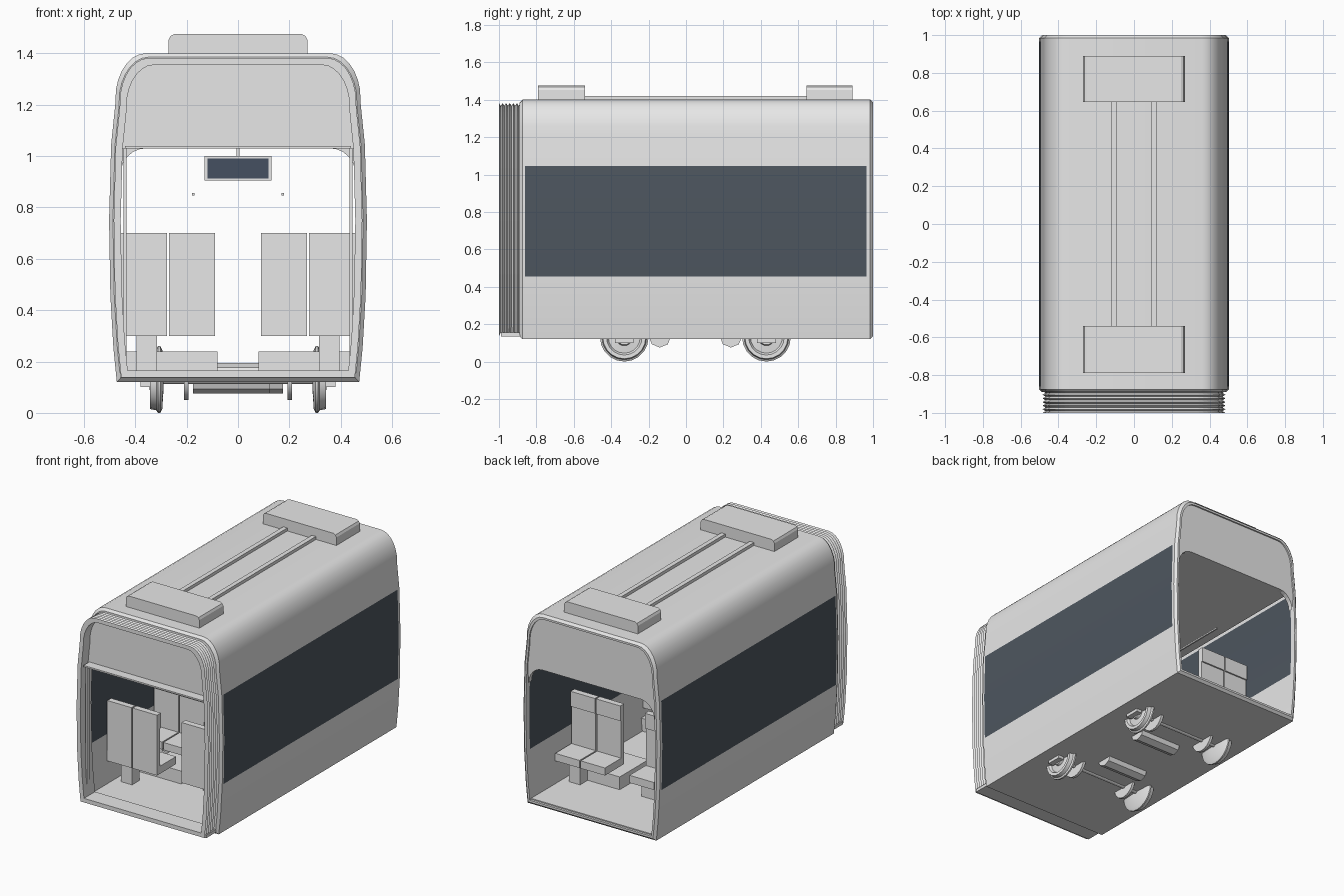
import bpy, bmesh, math
from mathutils import Vector

cube = bpy.data.objects.get("Cube")
if cube:
    bpy.data.objects.remove(cube, do_unlink=True)


def material(name, rgb):
    m = bpy.data.materials.new(name)
    m.use_nodes = True
    m.diffuse_color = (*rgb, 1)
    m.node_tree.nodes["Principled BSDF"].inputs["Base Color"].default_value = (*rgb, 1)
    return m


GREY = material("light grey", (0.8, 0.8, 0.8))
GLASS = material("dark glass", (0.075, 0.093, 0.115))
SCREEN = material("dark blue screen", (0.06, 0.08, 0.12))


def finish(name, bm, mats=(GREY,), smooth=False):
    bmesh.ops.recalc_face_normals(bm, faces=bm.faces[:])
    mesh = bpy.data.meshes.new(name)
    bm.to_mesh(mesh)
    bm.free()
    for m in mats:
        mesh.materials.append(m)
    ob = bpy.data.objects.new(name, mesh)
    bpy.context.collection.objects.link(ob)
    if smooth:
        bpy.ops.object.select_all(action='DESELECT')
        bpy.context.view_layer.objects.active = ob
        ob.select_set(True)
        bpy.ops.object.shade_smooth_by_angle(angle=math.radians(35))
    return ob


def box(name, x, y, z, mat=GREY):
    bm = bmesh.new()
    bmesh.ops.create_cube(bm, size=1)
    for v in bm.verts:
        v.co = Vector([(a + b) / 2 + c * (b - a) for (a, b), c in zip((x, y, z), v.co)])
    return finish(name, bm, (mat,))


def prism(name, outline, y0, y1, smooth=False):
    # extrude an x-z outline along y
    bm = bmesh.new()
    face = bm.faces.new([bm.verts.new((x, y0, z)) for x, z in outline])
    new = bmesh.ops.extrude_face_region(bm, geom=[face])["geom"]
    bmesh.ops.translate(bm, vec=(0, y1 - y0, 0),
                        verts=[g for g in new if isinstance(g, bmesh.types.BMVert)])
    return finish(name, bm, smooth=smooth)


def lathe_x(name, profile, y, z, sides=20):
    # turn (x, radius) pairs around an axle parallel to x
    bm = bmesh.new()
    rings = []
    for x, r in profile:
        rings.append([bm.verts.new((x, y + r * math.cos(2 * math.pi * i / sides),
                                    z + r * math.sin(2 * math.pi * i / sides)))
                      for i in range(sides)])
    for a, b in zip(rings, rings[1:]):
        for i in range(sides):
            j = (i + 1) % sides
            bm.faces.new((a[i], a[j], b[j], b[i]))
    bm.faces.new(rings[0])
    bm.faces.new(rings[-1])
    return finish(name, bm, smooth=sides > 8)


# Cross-section of the body
MID, HALF = 0.76, 0.64
side = [(0.472, 0.12), (0.485, 0.25), (0.497, 0.455), (0.502, 0.75), (0.494, 1.045), (0.478, 1.2)]
for i in range(1, 8):
    t = i / 7 * math.pi / 2
    side.append((0.36 + 0.118 * math.cos(t), 1.22 + 0.18 * math.sin(t)))
SECTION = side + [(-x, z) for x, z in reversed(side)]


def section(inset):
    return [(x * (1 - inset / 0.5), MID + (z - MID) * (1 - inset / HALF)) for x, z in SECTION]


def loft(rings):
    # closed tube through (y, inset) rings, joined back to the first
    bm = bmesh.new()
    loops = [[bm.verts.new((x, y, z)) for x, z in section(d)] for y, d in rings]
    n = len(SECTION)
    for k, a in enumerate(loops):
        b = loops[(k + 1) % len(loops)]
        for i in range(n):
            bm.faces.new((a[i], a[(i + 1) % n], b[(i + 1) % n], b[i]))
    return bm


# Body shell, with glazed faces picked by position
Y0, Y1 = -0.86, 0.965
bm = loft([(-0.89, 0.015), (-0.875, 0.0), (Y0, 0.0), (Y1, 0.0), (0.985, 0.0), (1.0, 0.015),
           (1.0, 0.028), (Y1, 0.028), (Y0, 0.028), (-0.89, 0.028)])
for f in bm.faces:
    c = f.calc_center_median()
    if abs(c.x) > 0.44 and 0.455 < c.z < 1.045 and abs(c.y) < 0.2:
        f.material_index = 1
finish("body_shell", bm, (GREY, GLASS), smooth=True)

# Folded gangway bellows
folds = 6
rings = [(-1 + 0.115 * i / (2 * folds), 0.033 if i % 2 else 0.018) for i in range(2 * folds + 1)]
finish("gangway_bellows", loft(rings + [(-0.885, 0.045), (-1.0, 0.045)]))

# End bulkheads above the openings
top = [p for p in section(0.025) if p[1] > 0.9]
arch = [(0.36 + 0.1 * math.cos(i * math.pi / 12), 0.92 + 0.11 * math.sin(i * math.pi / 12))
        for i in range(7)]
prism("rear_bulkhead", top + [(-x, z) for x, z in arch] + arch[::-1], 0.96, 0.99)
top = [p for p in section(0.04) if p[1] > 1.06]
prism("front_bulkhead", [(0.455, 1.03)] + top + [(-0.455, 1.03)], -0.93, -0.915)
box("ceiling_panel", (-0.44, 0.44), (-0.99, 0.97), (1.03, 1.04))
box("floor", (-0.46, 0.46), (-0.99, 0.985), (0.135, 0.155))

# Roof equipment
c, w, z0, z1 = 0.022, 0.27, 1.385, 1.475
pod = [(w, z0), (w, z1 - c), (w - c / 3, z1 - c / 3), (w - c, z1)]
pod += [(-x, z) for x, z in reversed(pod)]
prism("front_roof_pod", pod, -0.79, -0.54)
prism("rear_roof_pod", pod, 0.645, 0.89)

# Display hanging from the ceiling
box("display_case", (-0.13, 0.13), (-0.42, -0.39), (0.905, 1.0))
box("display_screen", (-0.118, 0.118), (-0.425, -0.419), (0.913, 0.99), SCREEN)
box("display_post", (-0.006, 0.006), (-0.411, -0.399), (1.0, 1.03))


def span(s, a, b):
    return tuple(sorted((s * a, s * b)))


# Seat rows: (y of the back, facing direction)
ROWS = [(-0.72, 1), (-0.2, -1), (0.52, 1)]
BOGIES = (-0.33, 0.43)

for s, tag in ((1, "left"), (-1, "right")):
    box(tag + "_roof_rail", span(s, 0.09, 0.12), (-0.54, 0.645), (1.385, 1.42))
    box(tag + "_grab_rail", span(s, 0.17, 0.18), (-0.55, 0.6), (0.847, 0.857))
    box(tag + "_door_post", span(s, 0.434, 0.446), (-0.96, -0.93), (0.15, 1.03))
    for r, (y, d) in enumerate(ROWS):
        for a, b, part in ((0.09, 0.268, "aisle"), (0.277, 0.455, "window")):
            name = f"{tag}_{part}_seat_{r + 1}"
            box(name + "_back", span(s, a, b), tuple(sorted((y, y + d * 0.03))), (0.3, 0.7))
            box(name + "_headrest", span(s, a, b), tuple(sorted((y, y + d * 0.04))), (0.6, 0.7))
            box(name + "_cushion", span(s, a, b), tuple(sorted((y, y + d * 0.2))), (0.3, 0.35))
        box(f"{tag}_seat_leg_{r + 1}", span(s, 0.315, 0.395),
            tuple(sorted((y + d * 0.06, y + d * 0.14))), (0.15, 0.3))
    for k, y in enumerate(BOGIES):
        box(f"{tag}_wheel_cover_{k + 1}", span(s, 0.08, 0.455), (y - 0.15, y + 0.15), (0.15, 0.24))
        # Wheel with inner flange and hub, and brake disc
        lathe_x(f"{tag}_wheel_{k + 1}",
                [(s * x, r) for x, r in ((0.29, 0.04), (0.295, 0.115), (0.302, 0.13), (0.312, 0.13),
                                         (0.318, 0.12), (0.342, 0.115), (0.342, 0.095),
                                         (0.325, 0.085), (0.33, 0.045), (0.345, 0.04))], y, 0.13)
        lathe_x(f"{tag}_brake_disc_{k + 1}", [(s * 0.192, 0.09), (s * 0.21, 0.09)], y, 0.14)
        box(f"{tag}_axle_box_{k + 1}", span(s, 0.34, 0.38), (y - 0.05, y + 0.05), (0.1, 0.2))

# Axles and motors under the floor
for k, y in enumerate(BOGIES):
    lathe_x(f"axle_{k + 1}", [(-0.35, 0.018), (0.35, 0.018)], y, 0.13, 12)
    my = y + (0.19 if k == 0 else -0.19)
    lathe_x(f"motor_{k + 1}", [(-0.175, 0.06), (0.125, 0.06)] if k == 0
            else [(-0.125, 0.06), (0.175, 0.06)], my, 0.135, 8)
